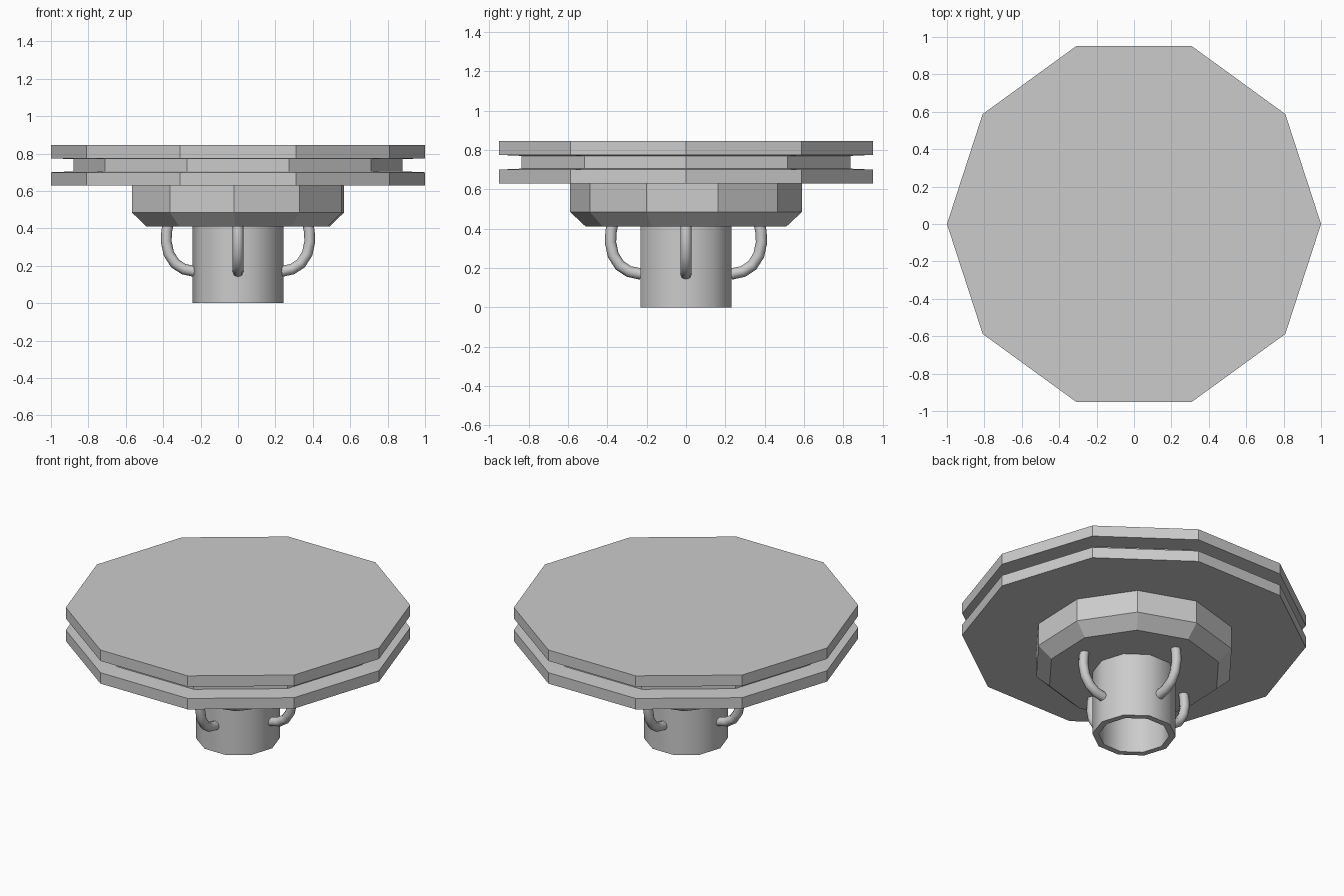
import bpy, bmesh
from math import sin, cos, pi, radians

if "Cube" in bpy.data.objects:
    bpy.data.objects.remove(bpy.data.objects["Cube"])

SIDES = 10


def lathe(name, profile, turn=0.0, closed=False):
    """Revolve (radius, z) points into a ten-sided solid."""
    bm = bmesh.new()
    rings = []
    for r, z in profile:
        rings.append([bm.verts.new((r * cos(turn + 2 * pi * i / SIDES),
                                    r * sin(turn + 2 * pi * i / SIDES), z))
                      for i in range(SIDES)])
    pairs = list(zip(rings, rings[1:]))
    if closed:
        pairs.append((rings[-1], rings[0]))
    for a, b in pairs:
        for i in range(SIDES):
            j = (i + 1) % SIDES
            bm.faces.new((a[i], a[j], b[j], b[i]))
    if not closed:
        bm.faces.new(rings[0][::-1])
        bm.faces.new(rings[-1])
    bmesh.ops.recalc_face_normals(bm, faces=bm.faces)
    mesh = bpy.data.meshes.new(name)
    bm.to_mesh(mesh)
    bm.free()
    obj = bpy.data.objects.new(name, mesh)
    bpy.context.collection.objects.link(obj)
    return obj


def smooth(obj, angle):
    bpy.ops.object.select_all(action='DESELECT')
    obj.select_set(True)
    bpy.context.view_layer.objects.active = obj
    bpy.ops.object.shade_smooth_by_angle(angle=radians(angle))


def handle(name, path, radius, turn):
    """Bent round bar following (radius, z) points, turned about z."""
    curve = bpy.data.curves.new(name, 'CURVE')
    curve.dimensions = '3D'
    curve.bevel_depth = radius
    curve.bevel_resolution = 2
    curve.use_fill_caps = True
    spline = curve.splines.new('POLY')
    spline.points.add(len(path) - 1)
    for p, (r, z) in zip(spline.points, path):
        p.co = (r * cos(turn), r * sin(turn), z, 1)
    obj = bpy.data.objects.new(name, curve)
    bpy.context.collection.objects.link(obj)
    bpy.ops.object.select_all(action='DESELECT')
    obj.select_set(True)
    bpy.context.view_layer.objects.active = obj
    bpy.ops.object.convert(target='MESH')
    smooth(bpy.context.view_layer.objects.active, 50)


# Wide platform with a groove around its rim
lathe("platform", [(1, 0.63), (1, 0.70), (0.88, 0.705),
                   (0.88, 0.77), (1, 0.775), (1, 0.845)])

# Chamfered hub below, slightly turned
lathe("hub", [(0.51, 0.41), (0.59, 0.485), (0.59, 0.63)], turn=radians(16))

# Hollow pipe
pipe = lathe("pipe", [(0.243, 0), (0.243, 0.41), (0.205, 0.41), (0.205, 0)],
             closed=True)
smooth(pipe, 40)

# Four curved handles joining pipe and hub
PATH = [(0.372, 0.43), (0.381, 0.385), (0.384, 0.33), (0.370, 0.265),
        (0.337, 0.213), (0.290, 0.182), (0.228, 0.169)]
for k in range(4):
    handle(f"handle_{k + 1}", PATH, 0.029, k * pi / 2)
